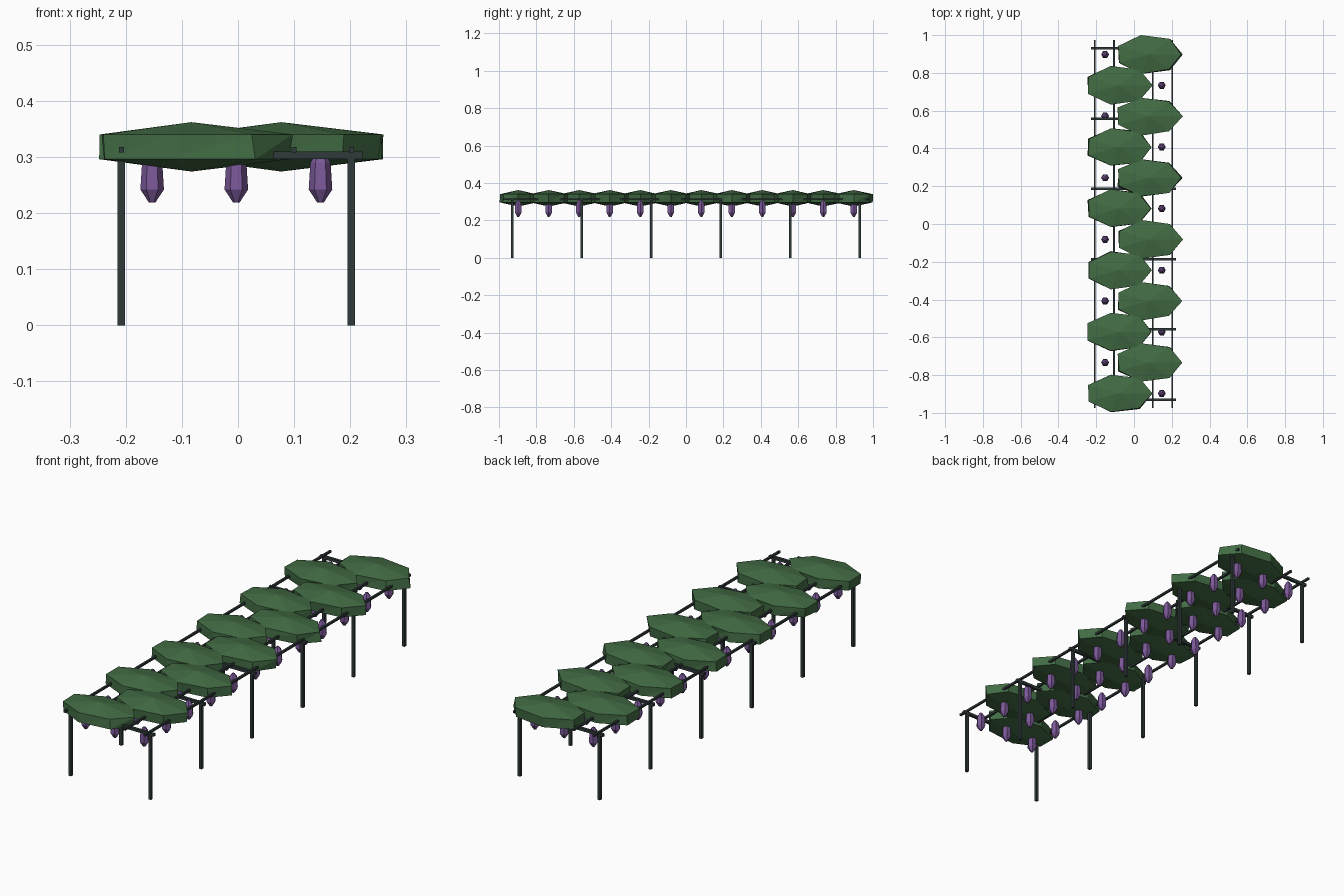
import bpy, bmesh, math, random

if "Cube" in bpy.data.objects:
    bpy.data.objects.remove(bpy.data.objects["Cube"])

random.seed(4)
CX = -0.003  # frame centre line


def material(name, rgb):
    m = bpy.data.materials.new(name)
    m.diffuse_color = (*rgb, 1)
    m.use_nodes = True
    m.node_tree.nodes["Principled BSDF"].inputs["Base Color"].default_value = m.diffuse_color
    return m


FRAME = material("dark_frame", (0.03, 0.042, 0.042))
LEAF = material("leaf_green", (0.055, 0.15, 0.058))
GRAPE = material("grape_purple", (0.2, 0.1, 0.32))


def finish(bm, name, mat):
    bmesh.ops.recalc_face_normals(bm, faces=bm.faces)
    me = bpy.data.meshes.new(name)
    bm.to_mesh(me)
    bm.free()
    me.materials.append(mat)
    ob = bpy.data.objects.new(name, me)
    bpy.context.collection.objects.link(ob)
    return ob


def box(name, loc, size):
    bm = bmesh.new()
    bmesh.ops.create_cube(bm, size=1)
    bmesh.ops.scale(bm, vec=size, verts=bm.verts)
    bmesh.ops.translate(bm, vec=loc, verts=bm.verts)
    return finish(bm, name, FRAME)


def loft(bm, rings):
    """Join equal-sized vertex rings with triangulated sides."""
    n = len(rings[0])
    for a, b in zip(rings, rings[1:]):
        for i in range(n):
            j = (i + 1) % n
            bm.faces.new((a[i], a[j], b[j]))
            bm.faces.new((a[i], b[j], b[i]))


def leaf_clump(name, x, y):
    bm = bmesh.new()
    n = 7
    rings = []
    for z in (0.296, 0.340):
        ring = []
        for i in range(n):
            a = math.tau * i / n
            k = random.uniform(0.96, 1.03)
            ring.append(bm.verts.new((x + 0.178 * k * math.cos(a),
                                      y + 0.103 * k * math.sin(a), z)))
        rings.append(ring)
    loft(bm, rings)
    for ring, z in zip(rings, (0.274, 0.362)):
        tip = bm.verts.new((x, y, z))
        for i in range(n):
            bm.faces.new((ring[i], ring[(i + 1) % n], tip))
    return finish(bm, name, LEAF)


def grape_bunch(name, x, y):
    bm = bmesh.new()
    rings = []
    for r, z in ((0.006, 0.219), (0.021, 0.242), (0.018, 0.290), (0.006, 0.308)):
        rings.append([bm.verts.new((x + r * math.cos(math.tau * i / 6),
                                    y + r * math.sin(math.tau * i / 6), z))
                      for i in range(6)])
    for a, b in zip(rings, rings[1:]):
        for i in range(6):
            j = (i + 1) % 6
            bm.faces.new((a[i], a[j], b[j], b[i]))
    bm.faces.new(rings[0])
    bm.faces.new(rings[-1])
    return finish(bm, name, GRAPE)


# posts and cross beams
for i in range(6):
    y = -0.93 + i * 0.372
    for s in (-1, 1):
        box("post", (CX + s * 0.205, y, 0.15), (0.013, 0.013, 0.30))
    box("cross_beam", (CX, y, 0.303), (0.45, 0.013, 0.013))

# lengthwise rails
for k in range(-2, 3):
    box("rail", (CX + k * 0.1025, 0, 0.313), (0.009, 1.95, 0.010))

# staggered leaf clumps with a row of three grape bunches under each
for i in range(12):
    y = -0.897 + i * 0.1631
    leaf_clump("leaf_clump", CX + (-0.08 if i % 2 == 0 else 0.08), y)
    for k in (-1, 0, 1):
        grape_bunch("grape_bunch", CX + k * 0.15, y)
